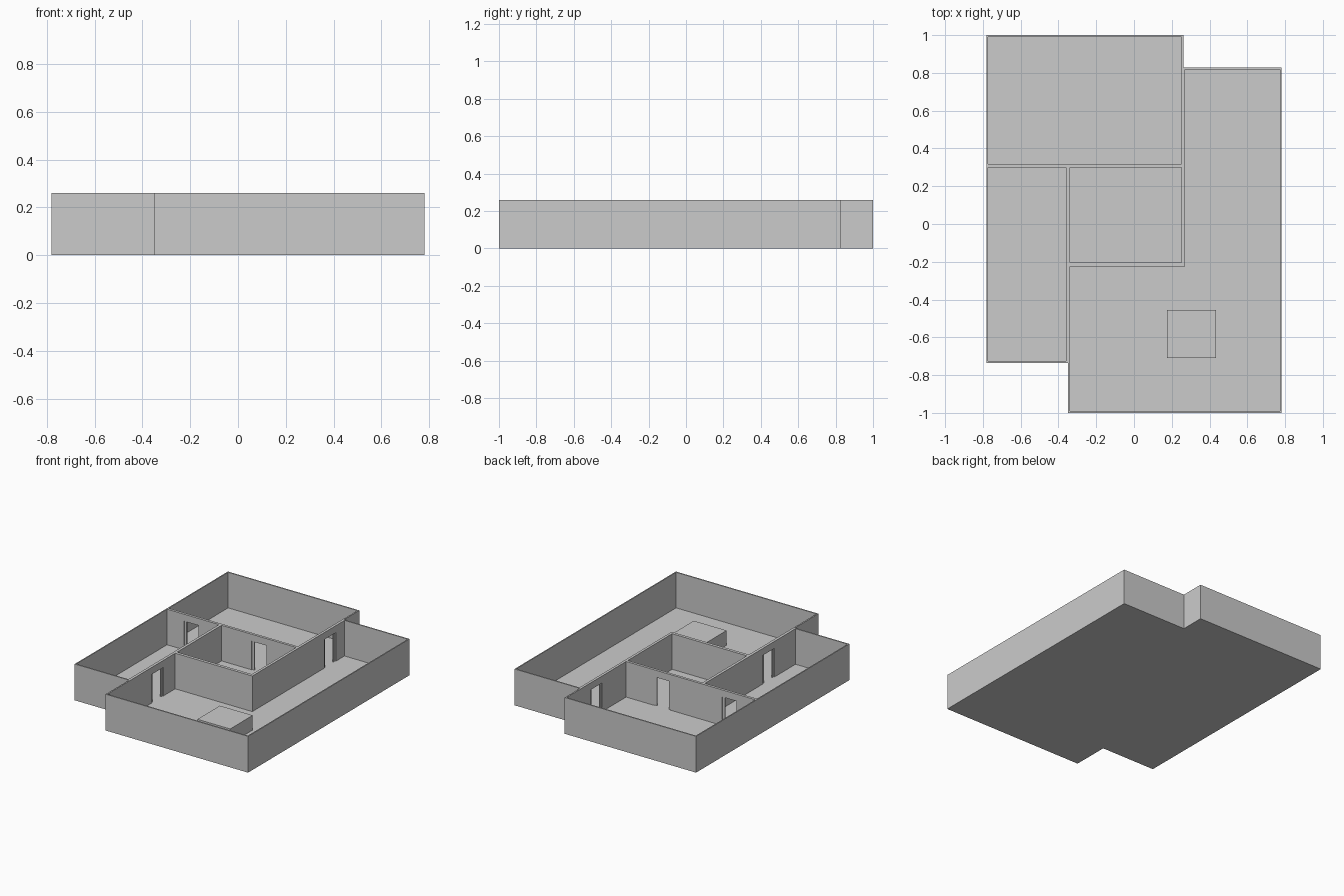
import bpy

if "Cube" in bpy.data.objects:
    bpy.data.objects.remove(bpy.data.objects["Cube"])

FLOOR, TOP, DOOR_TOP = 0.005, 0.26, 0.21


def prism(name, outline, z0, z1):
    """Extrude a counter-clockwise outline between two heights."""
    n = len(outline)
    verts = [(x, y, z) for z in (z0, z1) for x, y in outline]
    faces = [tuple(reversed(range(n))), tuple(range(n, 2 * n))]
    faces += [(i, (i + 1) % n, n + (i + 1) % n, n + i) for i in range(n)]
    mesh = bpy.data.meshes.new(name)
    mesh.from_pydata(verts, [], faces)
    obj = bpy.data.objects.new(name, mesh)
    bpy.context.collection.objects.link(obj)
    return obj


def box(name, x0, x1, y0, y1, z0, z1):
    return prism(name, [(x0, y0), (x1, y0), (x1, y1), (x0, y1)], z0, z1)


def cut(target, cutter):
    cutter.hide_render = True
    cutter.hide_viewport = True
    mod = target.modifiers.new(cutter.name, 'BOOLEAN')
    mod.operation = 'DIFFERENCE'
    mod.solver = 'EXACT'
    mod.object = cutter


# Floor slab and solid wall block share the stepped footprint
footprint = [(-0.78, -0.735), (-0.35, -0.735), (-0.35, -1), (0.78, -1),
             (0.78, 0.828), (0.262, 0.828), (0.262, 1), (-0.78, 1)]
prism("floor", footprint, 0, FLOOR)
walls = prism("walls", footprint, FLOOR, TOP)

# Rooms hollowed out of the wall block
rooms = {
    "back_room": [(-0.772, 0.318), (0.252, 0.318), (0.252, 0.991), (-0.772, 0.991)],
    "left_room": [(-0.772, -0.726), (-0.36, -0.726), (-0.36, 0.299), (-0.772, 0.299)],
    "middle_room": [(-0.34, -0.203), (0.252, -0.203), (0.252, 0.299), (-0.34, 0.299)],
    "main_room": [(-0.34, -0.991), (0.772, -0.991), (0.772, 0.819),
                  (0.271, 0.819), (0.271, -0.225), (-0.34, -0.225)],
}
for name, outline in rooms.items():
    cut(walls, prism(name + "_cutter", outline, -0.1, 0.4))

# Doorways: centre and direction the wall runs, each with two slim frame posts
HALF, POST, THIN = 0.065, 0.018, 0.004
doors = [(-0.35, -0.425, 'Y'), (0.2615, 0.655, 'Y'),
         (-0.573, 0.3085, 'X'), (-0.036, 0.3085, 'X')]
for i, (cx, cy, axis) in enumerate(doors):
    def along(name, a0, a1, depth, z0, z1):
        if axis == 'X':
            return box(name, cx + a0, cx + a1, cy - depth, cy + depth, z0, z1)
        return box(name, cx - depth, cx + depth, cy + a0, cy + a1, z0, z1)
    cut(walls, along(f"doorway_cutter_{i}", -HALF, HALF, 0.03, -0.1, DOOR_TOP))
    for side, a in (("a", -HALF), ("b", HALF - POST)):
        along(f"door_post_{i}_{side}", a, a + POST, THIN, FLOOR, DOOR_TOP)

# Low block standing in the main room
box("low_block", 0.175, 0.435, -0.71, -0.455, FLOOR, 0.11)
